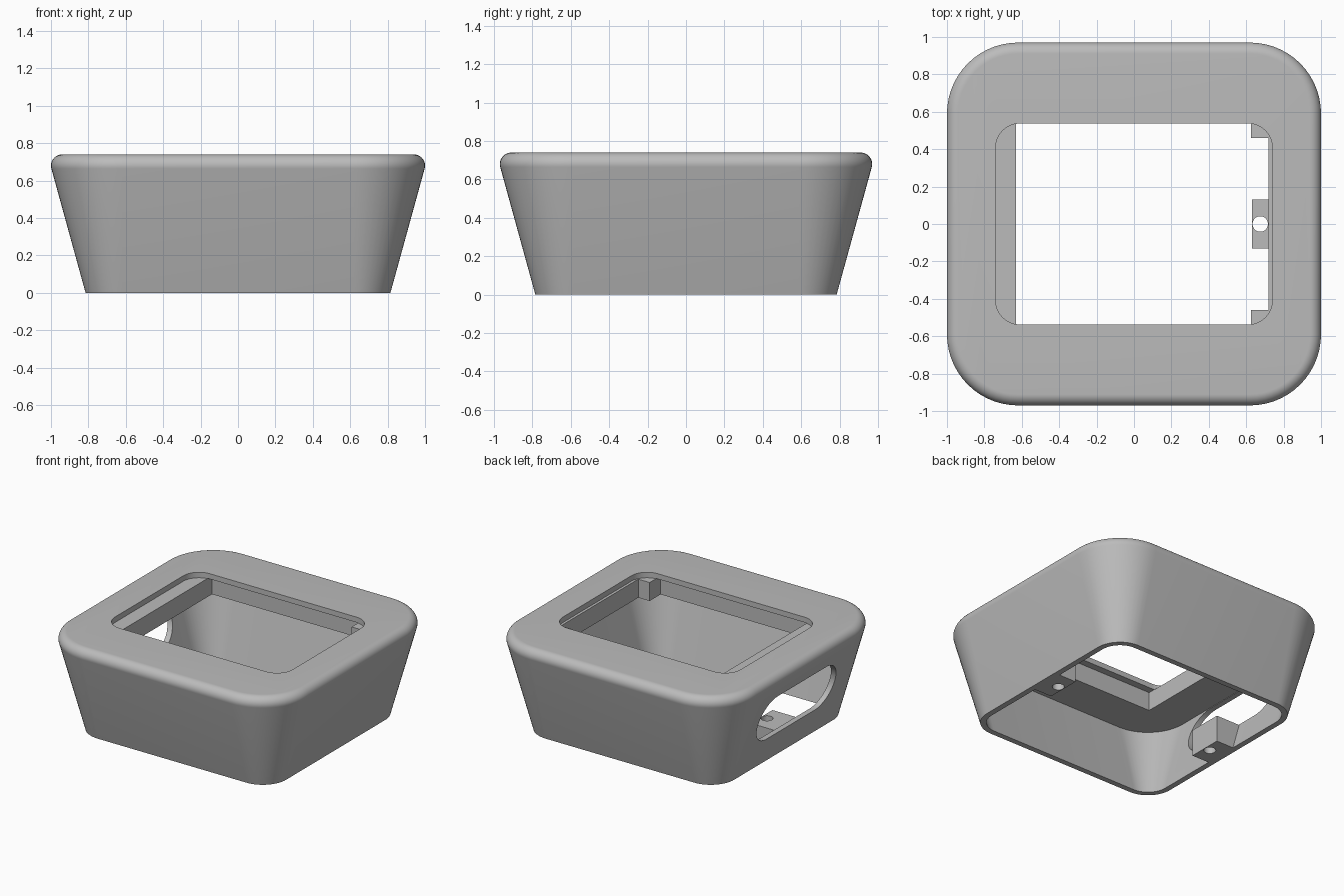
import bpy, bmesh, math
from mathutils import Vector

cube = bpy.data.objects.get("Cube")
if cube:
    bpy.data.objects.remove(cube, do_unlink=True)

grey = bpy.data.materials.new("plain grey")
grey.use_nodes = True
grey.diffuse_color = (0.5, 0.5, 0.5, 1)
grey.node_tree.nodes["Principled BSDF"].inputs["Base Color"].default_value = (0.5, 0.5, 0.5, 1)


def rounded_ring(hx, hy, r, z, steps=14):
    """Closed outline of a rounded rectangle at height z."""
    pts = []
    for quarter, (sx, sy) in enumerate([(1, 1), (-1, 1), (-1, -1), (1, -1)]):
        for i in range(steps + 1):
            a = math.pi / 2 * (quarter + i / steps)
            pts.append(Vector((sx * (hx - r) + r * math.cos(a),
                               sy * (hy - r) + r * math.sin(a), z)))
    return pts


def box_ring(x0, x1, y0, y1, z):
    return [Vector(p) for p in ((x0, y0, z), (x1, y0, z), (x1, y1, z), (x0, y1, z))]


def loft(name, rings):
    """Solid skinned through a stack of matching outlines."""
    bm = bmesh.new()
    loops = [[bm.verts.new(p) for p in ring] for ring in rings]
    n = len(loops[0])
    for low, high in zip(loops, loops[1:]):
        for i in range(n):
            j = (i + 1) % n
            bm.faces.new((low[i], low[j], high[j], high[i]))
    bm.faces.new(loops[0][::-1])
    bm.faces.new(loops[-1])
    bmesh.ops.recalc_face_normals(bm, faces=bm.faces)
    mesh = bpy.data.meshes.new(name)
    bm.to_mesh(mesh)
    bm.free()
    ob = bpy.data.objects.new(name, mesh)
    bpy.context.collection.objects.link(ob)
    mesh.materials.append(grey)
    return ob


def box(name, x0, x1, y0, y1, z0, z1):
    return loft(name, [box_ring(x0, x1, y0, y1, z) for z in (z0, z1)])


def cut(target, cutter):
    """Subtract the cutter and discard it."""
    mod = target.modifiers.new("cut", 'BOOLEAN')
    mod.operation = 'DIFFERENCE'
    mod.solver = 'EXACT'
    mod.object = cutter
    bpy.context.view_layer.objects.active = target
    bpy.ops.object.modifier_apply(modifier=mod.name)
    bpy.data.objects.remove(cutter, do_unlink=True)


HX, HY, R = 1.0, 0.97, 0.38      # widest outline
HEIGHT, FILLET, DRAFT = 0.74, 0.06, 0.185
SLAB = 0.56                      # underside of the thick top
LIP = 0.70                       # underside of the window lip


def inset(d, z):
    return rounded_ring(HX - d, HY - d, R - d, z)


# Tapered body with a rounded top edge
rings = [inset(DRAFT, 0)]
for k in range(13):
    a = math.radians(-15 + 105 * k / 12)
    rings.append(inset(FILLET * (1 - math.cos(a)),
                       HEIGHT - FILLET + FILLET * math.sin(a)))
housing = loft("housing", rings)

# Hollow underneath, keeping a screw tab on each side
wall, slope = 0.042, DRAFT / 0.67
cavity = loft("cavity_cutter", [inset(DRAFT + wall - slope * z, z) for z in (-0.05, SLAB)])
for s in (-1, 1):
    x0, x1 = sorted((s * 0.63, s * 1.1))
    cut(cavity, box("tab_keeper", x0, x1, -0.13, 0.13, -0.1, 0.2))
cut(housing, cavity)

# Window and the pocket behind it, keeping two corner blocks
cut(housing, loft("window_cutter", [rounded_ring(0.74, 0.537, 0.13, z)
                                    for z in (LIP - 0.001, 0.9)]))
pocket = box("pocket_cutter", -0.63, 0.72, -0.59, 0.59, 0.5, LIP)
for s in (-1, 1):
    y0, y1 = sorted((s * 0.46, s * 0.7))
    cut(pocket, box("block_keeper", 0.625, 0.8, y0, y1, 0.4, 0.8))
cut(housing, pocket)

# Long rounded slot through one side wall
slot_rings = [[p.zxy + Vector((0, 0, 0.38)) for p in rounded_ring(0.46, 0.175, 0.174, x)]
              for x in (-1.2, -0.75)]
cut(housing, loft("slot_cutter", slot_rings))

# Screw holes in the tabs
for s in (-1, 1):
    hole = [[p + Vector((s * 0.675, 0, 0)) for p in rounded_ring(0.041, 0.041, 0.04, z, 8)]
            for z in (-0.1, 0.3)]
    cut(housing, loft("screw_cutter", hole))

# Smooth curves, sharp edges
bpy.ops.object.select_all(action='DESELECT')
housing.select_set(True)
bpy.context.view_layer.objects.active = housing
bpy.ops.object.shade_smooth_by_angle(angle=math.radians(30))
